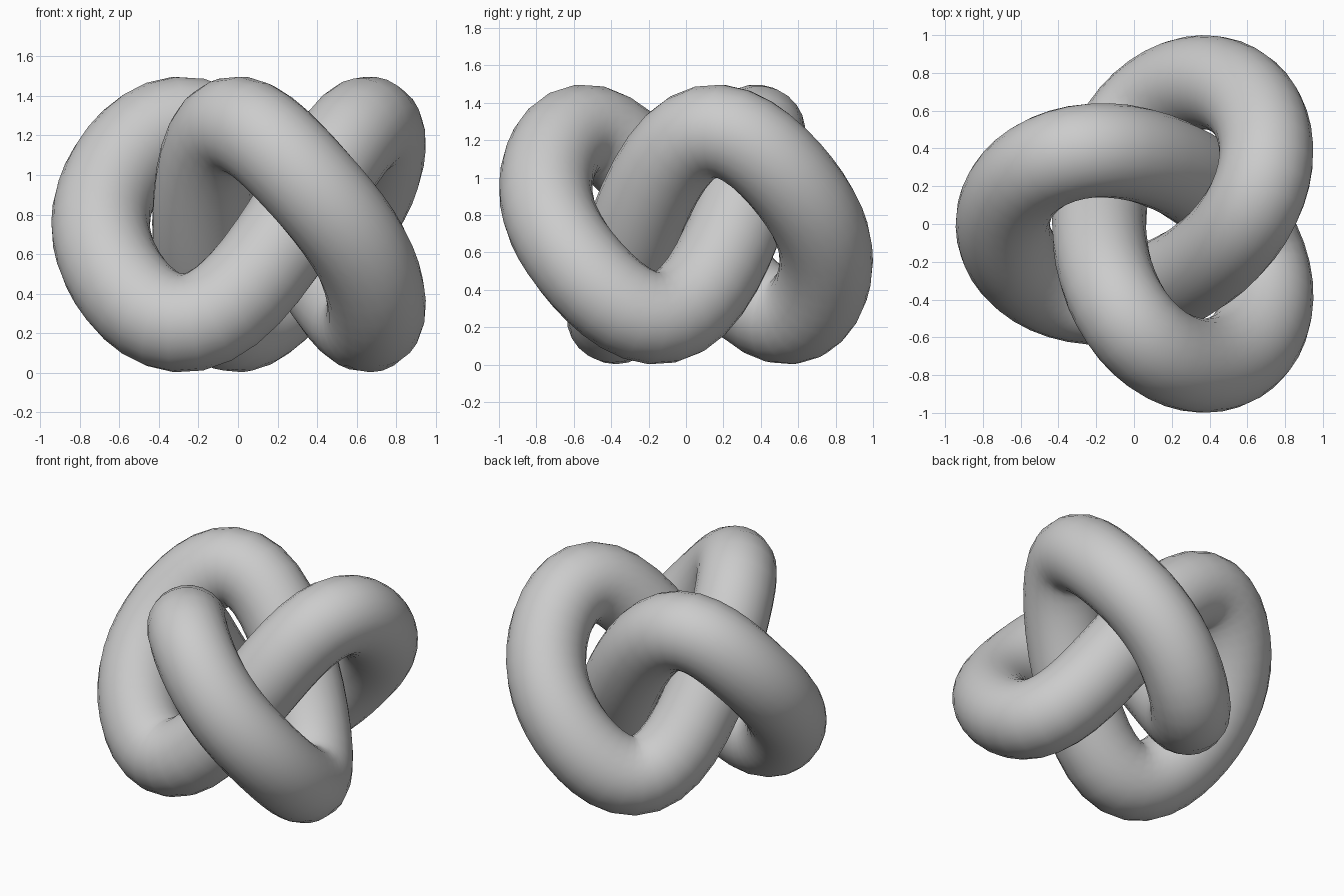
import bpy
from math import sin, cos, tau

if "Cube" in bpy.data.objects:
    bpy.data.objects.remove(bpy.data.objects["Cube"])

# Knot path: three lobes in plan, rising and falling between them
A, B = 0.255, 0.563      # plan amplitudes
OFFSET_X = 0.123         # centres the bounding box
TUBE = 0.25
STEPS = 96


def knot_point(t):
    x = OFFSET_X - (A * cos(t) + B * cos(2 * t))
    y = B * sin(2 * t) - A * sin(t)
    z = 0.75 + 0.481 * sin(3 * t) - 0.07 * sin(6 * t)
    return (x, y, z, 1.0)


# Closed centre line with a round section
curve = bpy.data.curves.new("knot_tube", "CURVE")
curve.dimensions = "3D"
curve.bevel_depth = TUBE
curve.bevel_resolution = 10
spline = curve.splines.new("POLY")
spline.points.add(STEPS - 1)
for i, p in enumerate(spline.points):
    p.co = knot_point(tau * i / STEPS)
spline.use_cyclic_u = True
spline.use_smooth = True

knot = bpy.data.objects.new("knot_tube", curve)
bpy.context.collection.objects.link(knot)
bpy.context.view_layer.objects.active = knot
knot.select_set(True)

# Turn the tube into a smooth mesh
bpy.ops.object.convert(target="MESH")
bpy.ops.object.shade_smooth()
